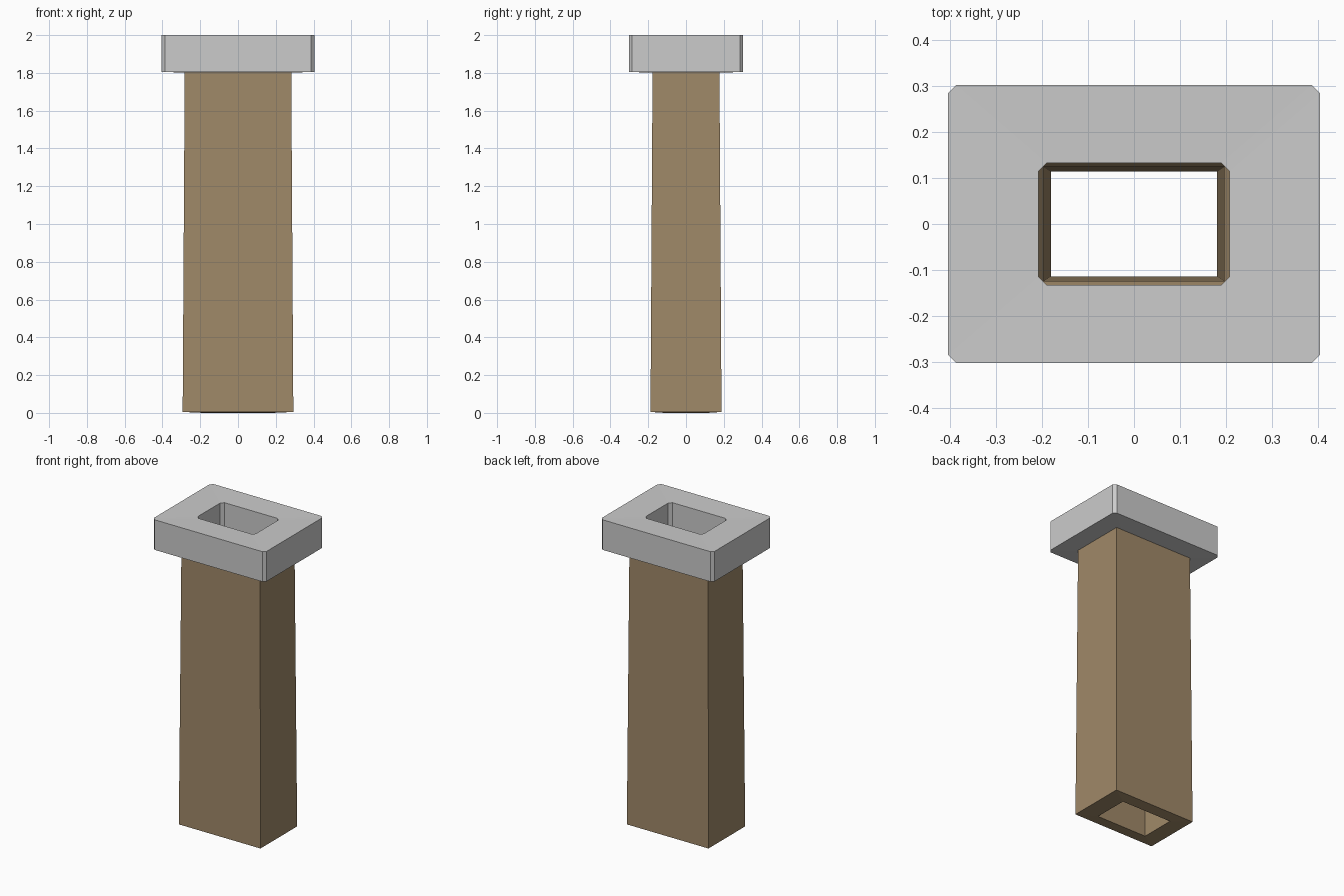
import bpy

if "Cube" in bpy.data.objects:
    bpy.data.objects.remove(bpy.data.objects["Cube"])


def material(name, color):
    m = bpy.data.materials.new(name)
    m.diffuse_color = (*color, 1)
    m.use_nodes = True
    m.node_tree.nodes["Principled BSDF"].inputs["Base Color"].default_value = m.diffuse_color
    return m


def outline(x, y, c):
    """Rectangle with half sizes x, y; corners cut by c when c > 0."""
    if c == 0:
        return [(x, -y), (x, y), (-x, y), (-x, -y)]
    return [(x - c, -y), (x, -y + c), (x, y - c), (x - c, y),
            (-x + c, y), (-x, y - c), (-x, -y + c), (-x + c, -y)]


def hollow_block(name, rings, chamfer, mat):
    """Closed tube: rings (half x, half y, z) run up the outside, then down the inside."""
    verts = [(px, py, z) for x, y, z in rings for px, py in outline(x, y, chamfer)]
    n = len(verts) // len(rings)
    faces = []
    for r in range(len(rings)):
        s = (r + 1) % len(rings)
        for i in range(n):
            j = (i + 1) % n
            faces.append((r * n + i, r * n + j, s * n + j, s * n + i))
    mesh = bpy.data.meshes.new(name)
    mesh.from_pydata(verts, [], faces)
    mesh.materials.append(mat)
    obj = bpy.data.objects.new(name, mesh)
    bpy.context.collection.objects.link(obj)
    return obj


brown = material("warm brown", (0.35, 0.25, 0.14))
grey = material("light grey", (0.60, 0.60, 0.60))

# Tapered hollow shaft with a flared inner lip
hollow_block("chimney_shaft", [
    (0.293, 0.188, 0.005), (0.282, 0.177, 1.81),
    (0.210, 0.135, 1.81), (0.196, 0.124, 1.79), (0.181, 0.114, 0.0),
], 0, brown)

# Overhanging cap with cut corners, underside dipping slightly inwards
hollow_block("chimney_cap", [
    (0.405, 0.303, 1.805), (0.405, 0.303, 2.0),
    (0.208, 0.133, 1.997), (0.208, 0.133, 1.80),
], 0.018, grey)
